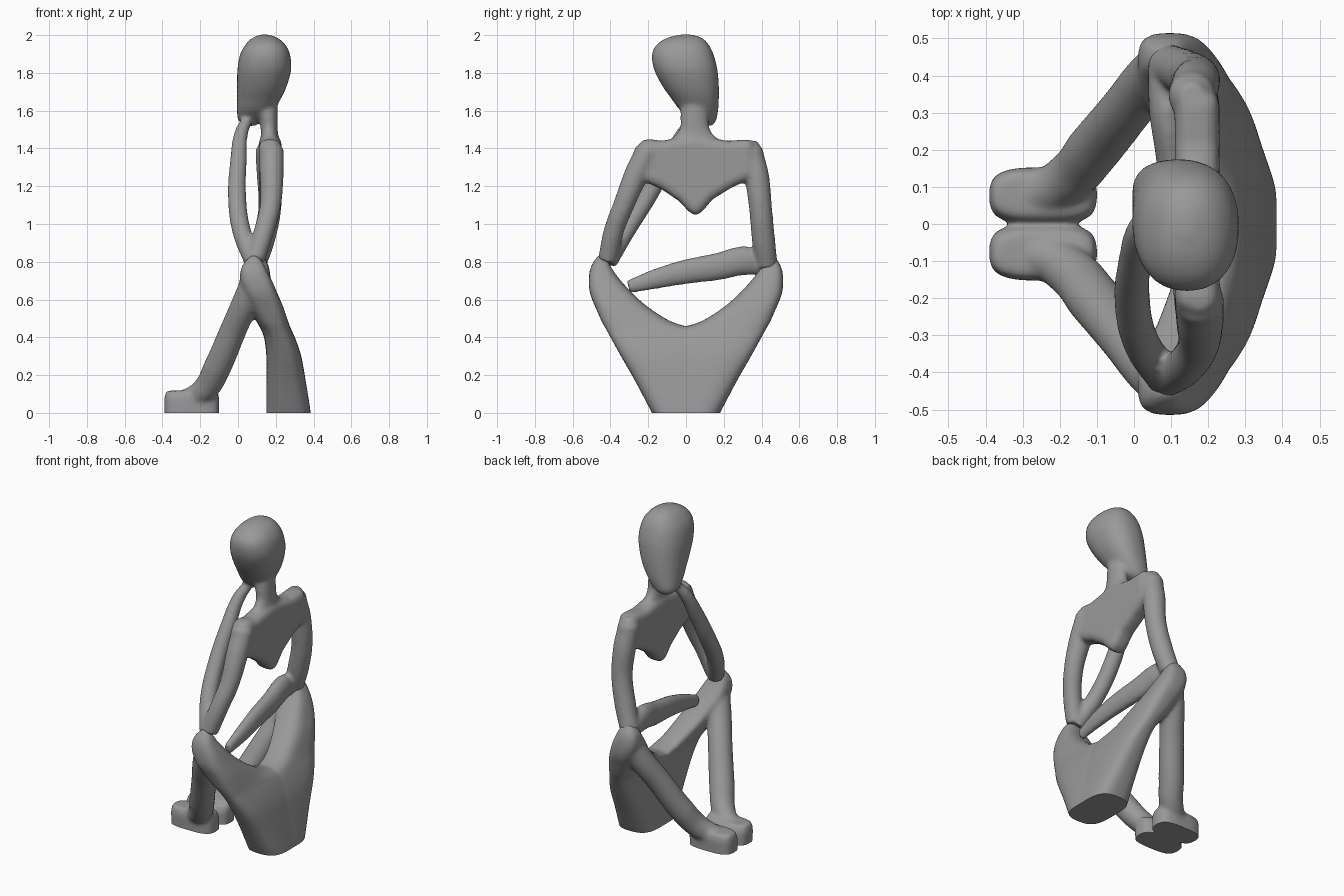
import bpy, bmesh
from math import sin, cos, pi

if "Cube" in bpy.data.objects:
    bpy.data.objects.remove(bpy.data.objects["Cube"])

grey = bpy.data.materials.new('dark_grey')
grey.diffuse_color = (.32, .32, .32, 1)
grey.use_nodes = True
grey.node_tree.nodes["Principled BSDF"].inputs["Base Color"].default_value = grey.diffuse_color


def add_mesh(name, bm):
    bmesh.ops.recalc_face_normals(bm, faces=bm.faces)
    me = bpy.data.meshes.new(name)
    bm.to_mesh(me)
    bm.free()
    ob = bpy.data.objects.new(name, me)
    bpy.context.collection.objects.link(ob)
    return ob


def refine(rows, k=4):
    """Catmull-Rom interpolation between slices."""
    out = []
    for i in range(len(rows) - 1):
        p = [rows[max(0, i - 1)], rows[i], rows[i + 1], rows[min(len(rows) - 1, i + 2)]]
        for t in (j / k for j in range(k)):
            out.append([b + .5 * t * (c - a + t * (2 * a - 5 * b + 4 * c - d
                        + t * (3 * (b - c) + d - a))) for a, b, c, d in zip(*p)])
    return out + [rows[-1]]


def loft(name, rows, power, flip=1):
    """Stack rounded horizontal slices given as (z, x0, x1, y0, y1)."""
    bm, n, rings = bmesh.new(), 40, []
    for z, x0, x1, y0, y1 in refine(rows):
        ring = []
        for i in range(n):
            c, s = cos(2 * pi * i / n), sin(2 * pi * i / n)
            u = abs(c) ** (2 / power) * (1 if c > 0 else -1)
            v = abs(s) ** (2 / power) * (1 if s > 0 else -1)
            ring.append(bm.verts.new(((x0 + x1 + u * (x1 - x0)) / 2,
                                      flip * (y0 + y1 + v * (y1 - y0)) / 2, z)))
        rings.append(ring)
    for a, b in zip(rings, rings[1:]):
        for i in range(n):
            j = (i + 1) % n
            bm.faces.new((a[i], a[j], b[j], b[i]))
    bm.faces.new(rings[0])
    bm.faces.new(rings[-1])
    return add_mesh(name, bm)


def limb(name, pts, flip=1, flat=1):
    """Tapered limb through (x, y, z, radius) points, flattened along x."""
    cu = bpy.data.curves.new(name, 'CURVE')
    cu.dimensions, cu.bevel_depth, cu.bevel_resolution = '3D', 1, 6
    cu.use_fill_caps, cu.resolution_u = True, 10
    sp = cu.splines.new('BEZIER')
    sp.bezier_points.add(len(pts) - 1)
    for p, (x, y, z, r) in zip(sp.bezier_points, pts):
        p.co, p.radius = (x / flat, flip * y, z), r
        p.handle_left_type = p.handle_right_type = 'AUTO'
    ob = bpy.data.objects.new(name, cu)
    ob.scale.x = flat
    bpy.context.collection.objects.link(ob)
    return ob


def plate(name, outline, x0, x1, rim):
    """Extrude a (y, z) outline along x and round its rim."""
    bm = bmesh.new()
    f = bm.faces.new([bm.verts.new((x0, y, z)) for y, z in outline])
    r = bmesh.ops.extrude_face_region(bm, geom=[f])
    bmesh.ops.translate(bm, vec=(x1 - x0, 0, 0),
                        verts=[v for v in r['geom'] if isinstance(v, bmesh.types.BMVert)])
    ob = add_mesh(name, bm)
    m = ob.modifiers.new('rim', 'BEVEL')
    m.width, m.segments, m.limit_method, m.angle_limit = rim, 5, 'ANGLE', 1.4
    return ob


def fuse(name, parts, smooth):
    """Merge parts into one soft skin and cut it flat at the ground."""
    bpy.ops.object.select_all(action='DESELECT')
    for p in parts:
        p.select_set(True)
    bpy.context.view_layer.objects.active = parts[0]
    bpy.ops.object.convert(target='MESH')
    bpy.ops.object.join()
    ob = bpy.context.view_layer.objects.active
    ob.name = name
    m = ob.modifiers.new('skin', 'REMESH')
    m.mode, m.voxel_size = 'VOXEL', 0.01
    m = ob.modifiers.new('soften', 'SMOOTH')
    m.factor, m.iterations = 0.5, smooth
    bpy.ops.object.convert(target='MESH')
    bm = bmesh.new()
    bm.from_mesh(ob.data)
    bmesh.ops.bisect_plane(bm, geom=bm.verts[:] + bm.edges[:] + bm.faces[:],
                           plane_co=(0, 0, 0), plane_no=(0, 0, 1), clear_inner=True)
    bmesh.ops.holes_fill(bm, edges=[e for e in bm.edges if e.is_boundary], sides=0)
    bm.to_mesh(ob.data)
    bm.free()
    ob.data.materials.clear()
    ob.data.materials.append(grey)
    bpy.ops.object.shade_smooth_by_angle(angle=0.9)
    return ob


# Lower body: seat flaring into two thighs, bent shins and feet
lower = []
for s in (1, -1):
    lower.append(loft('thigh', [
        (-.1, .15, .39, -.12, .12), (0, .15, .385, -.12, .18), (.16, .15, .36, -.12, .265),
        (.3, .15, .335, -.12, .345), (.39, .14, .305, -.13, .395), (.435, .125, .285, -.09, .42),
        (.48, .10, .267, .07, .445), (.56, .06, .24, .2, .48), (.63, .03, .21, .28, .508),
        (.7, .01, .18, .345, .515), (.76, .015, .15, .39, .508), (.80, .035, .13, .41, .49),
        (.835, .07, .10, .44, .465)], 3, s))
    lower.append(limb('shin', [
        (.085, .435, .70, .07), (.035, .38, .575, .072), (-.02, .31, .45, .071),
        (-.11, .2, .24, .074), (-.17, .13, .13, .069), (-.24, .09, .08, .062),
        (-.32, .08, .055, .055)], s))
    lower.append(loft('foot', [
        (-.1, -.387, -.10, .0, .15), (.03, -.39, -.10, .0, .152),
        (.08, -.39, -.10, .002, .152), (.118, -.38, -.11, .02, .14)], 3.2, s))
fuse('legs_and_seat', lower, 14)

# Upper body: chest plate, neck, tilted head and two arms
chest = plate('chest', [
    (-.23, 1.455), (-.13, 1.44), (.04, 1.47), (.22, 1.44), (.36, 1.45), (.37, 1.25),
    (.245, 1.195), (.14, 1.13), (.085, 1.065), (.05, 1.045), (.015, 1.065), (-.035, 1.12),
    (-.13, 1.185), (-.28, 1.25)], .11, .23, .042)
neck = loft('neck', [
    (1.40, .11, .225, -.15, .24), (1.45, .12, .215, -.08, .17), (1.5, .12, .21, -.035, .127),
    (1.56, .11, .21, -.03, .12), (1.66, .06, .21, -.03, .12)], 2)
head = loft('head', [
    (1.52, .04, .09, .08, .14), (1.55, .0, .14, .03, .16), (1.6, -.005, .185, -.03, .17),
    (1.66, -.005, .225, -.075, .174), (1.73, -.005, .258, -.125, .174),
    (1.82, -.003, .282, -.17, .166), (1.9, .012, .275, -.18, .145), (1.95, .04, .25, -.155, .12),
    (1.985, .075, .21, -.1, .085), (2.003, .12, .16, -.03, .03)], 2.3)
propped_arm = limb('propped_upper_arm', [
    (.175, -.195, 1.44, .035), (.177, -.205, 1.39, .066), (.178, -.265, 1.26, .064),
    (.172, -.33, 1.1, .056), (.14, -.38, .97, .054), (.09, -.415, .81, .052)])
propped_forearm = limb('propped_forearm', [
    (.085, -.415, .80, .052), (.02, -.32, .96, .05), (-.005, -.2, 1.15, .049),
    (.002, -.1, 1.33, .045), (.017, -.015, 1.48, .037), (.045, .03, 1.545, .03)])
resting_arm = limb('resting_upper_arm', [
    (.155, .345, 1.44, .035), (.155, .345, 1.39, .064), (.165, .375, 1.25, .066),
    (.168, .395, 1.08, .061), (.135, .41, .92, .062), (.09, .428, .78, .058)])
resting_forearm = limb('resting_forearm', [
    (.075, .42, .785, .062), (.09, .31, .805, .078), (.108, .17, .775, .073),
    (.125, 0, .747, .066), (.137, -.15, .712, .055), (.14, -.305, .667, .036)], 1, .65)
fuse('upper_body', [chest, neck, head, propped_arm, propped_forearm,
                    resting_arm, resting_forearm], 10)
